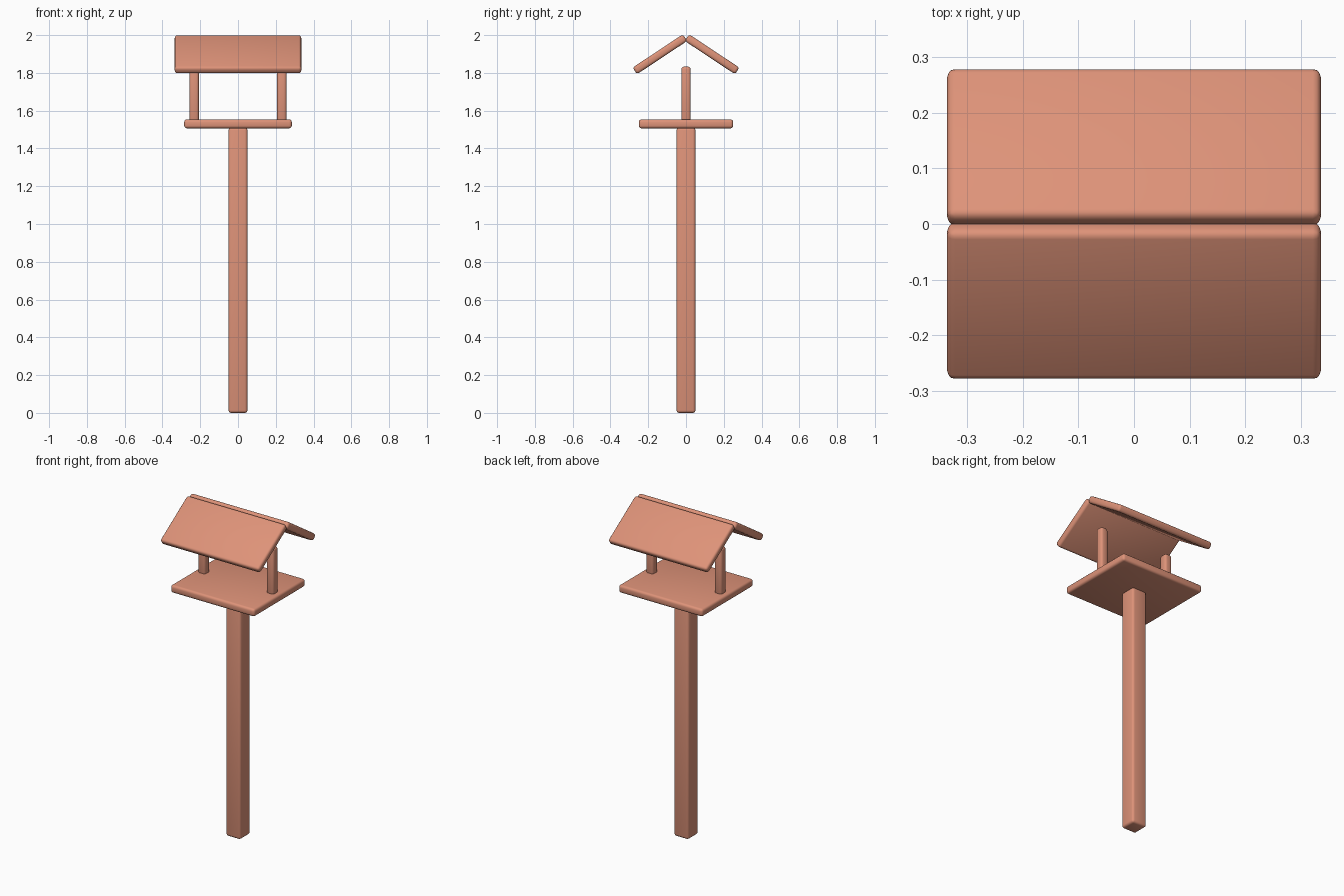
import bpy, math

if "Cube" in bpy.data.objects:
    bpy.data.objects.remove(bpy.data.objects["Cube"])

wood = bpy.data.materials.new("salmon_wood")
wood.diffuse_color = (0.73, 0.29, 0.19, 1)
wood.use_nodes = True
wood.node_tree.nodes["Principled BSDF"].inputs["Base Color"].default_value = wood.diffuse_color


def block(name, size, loc, rot_x=0.0, bevel=0.014):
    """Rounded box with real dimensions."""
    bpy.ops.mesh.primitive_cube_add(size=1, location=loc)
    ob = bpy.context.object
    ob.name = name
    ob.scale = size
    bpy.ops.object.transform_apply(location=False, rotation=False, scale=True)
    ob.rotation_euler.x = rot_x
    mod = ob.modifiers.new("rounded_edges", 'BEVEL')
    mod.width = bevel
    mod.segments = 3
    bpy.ops.object.modifier_apply(modifier=mod.name)
    bpy.ops.object.shade_smooth_by_angle(angle=math.radians(40))
    ob.data.materials.append(wood)
    return ob


# Ground post and feeding tray
block("ground_post", (0.10, 0.10, 1.51), (0, 0, 0.755))
block("feeding_tray", (0.57, 0.50, 0.047), (0, 0, 1.53))

# Roof supports
for side, x in (("left", -0.232), ("right", 0.232)):
    block(side + "_support", (0.05, 0.05, 0.29), (x, 0, 1.688))

# Two pitched roof boards meeting at the ridge
pitch = math.radians(33.5)
for side, s in (("front", -1), ("back", 1)):
    block(side + "_roof", (0.67, 0.32, 0.042), (0, s * 0.138, 1.8985), -s * pitch)
